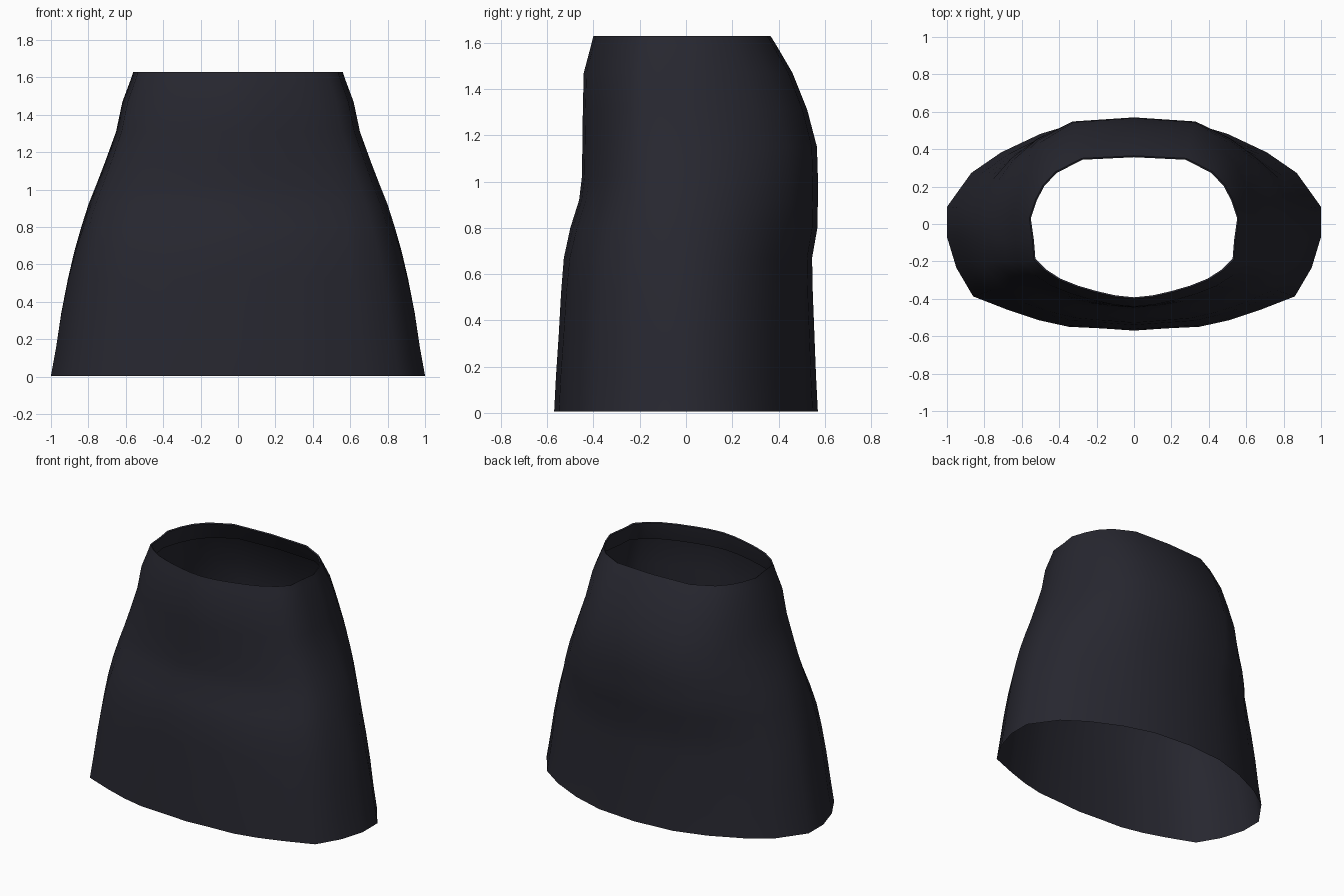
import bpy, bmesh

if "Cube" in bpy.data.objects:
    bpy.data.objects.remove(bpy.data.objects["Cube"])

CENTRE_Y = 0.02

# Right half outlines, front centre to back centre, as fractions of the half sizes
HEM = [(0, -1), (.17, -.98), (.35, -.965), (.51, -.905), (.67, -.815), (.86, -.69),
       (.95, -.43), (1, -.15), (1, .13), (.87, .46), (.71, .66), (.5, .84), (.28, .96), (0, 1)]
WAIST = [(0, -1), (.18, -.975), (.36, -.92), (.54, -.85), (.71, -.76), (.85, -.64),
         (.955, -.5), (.97, -.25), (1, .03), (.94, .32), (.87, .54), (.75, .75), (.5, .96), (0, 1)]

# Height, half width, front y, back y, blend from hem to waist outline
LEVELS = [(0.005, 1.0, -.57, .57, 0), (.16, .972, -.562, .562, 0), (.34, .945, -.55, .555, .05),
          (.52, .91, -.54, .548, .12), (.67, .875, -.528, .545, .25), (.80, .838, -.50, .568, .45),
          (.92, .80, -.462, .57, .6), (1.02, .76, -.45, .57, .7), (1.15, .71, -.448, .566, .8),
          (1.31, .652, -.446, .524, .9), (1.47, .618, -.442, .46, .95), (1.59, .573, -.41, .39, 1),
          (1.63, .56, -.40, .365, 1)]


def outline(z, width, front, back, blend, inset=0.0):
    """Full mirrored ring of points at one height."""
    half = []
    for (hx, hy), (wx, wy) in zip(HEM, WAIST):
        x = hx + (wx - hx) * blend
        y = hy + (wy - hy) * blend
        depth = (back if y > 0 else -front) + (-CENTRE_Y if y > 0 else CENTRE_Y)
        half.append((x * (width - inset), CENTRE_Y + y * (depth - inset), z))
    return half + [(-x, y, h) for x, y, h in half[-2:0:-1]]


def loft(name, rings, material):
    bm = bmesh.new()
    loops = [[bm.verts.new(p) for p in ring] for ring in rings]
    for low, high in zip(loops, loops[1:]):
        n = len(low)
        for i in range(n):
            j = (i + 1) % n
            bm.faces.new((low[i], low[j], high[j], high[i]))
    mesh = bpy.data.meshes.new(name)
    bm.to_mesh(mesh)
    bm.free()
    mesh.materials.append(material)
    obj = bpy.data.objects.new(name, mesh)
    bpy.context.collection.objects.link(obj)
    bpy.ops.object.select_all(action='DESELECT')
    obj.select_set(True)
    bpy.context.view_layer.objects.active = obj
    bpy.ops.object.shade_smooth_by_angle(angle=1.0)
    return obj


fabric = bpy.data.materials.new("dark navy fabric")
fabric.diffuse_color = (.02, .02, .029, 1)
fabric.use_nodes = True
fabric.node_tree.nodes["Principled BSDF"].inputs["Base Color"].default_value = fabric.diffuse_color

# Skirt cloth, open at waist and hem, with the waist turned in as a narrow facing
rings = [outline(*level) for level in LEVELS]
rings += [outline(1.625, .56, -.40, .365, 1, .008),
          outline(1.58, .576, -.412, .395, 1, .012),
          outline(1.50, .607, -.434, .443, .96, .012)]
loft("skirt", rings, fabric)
